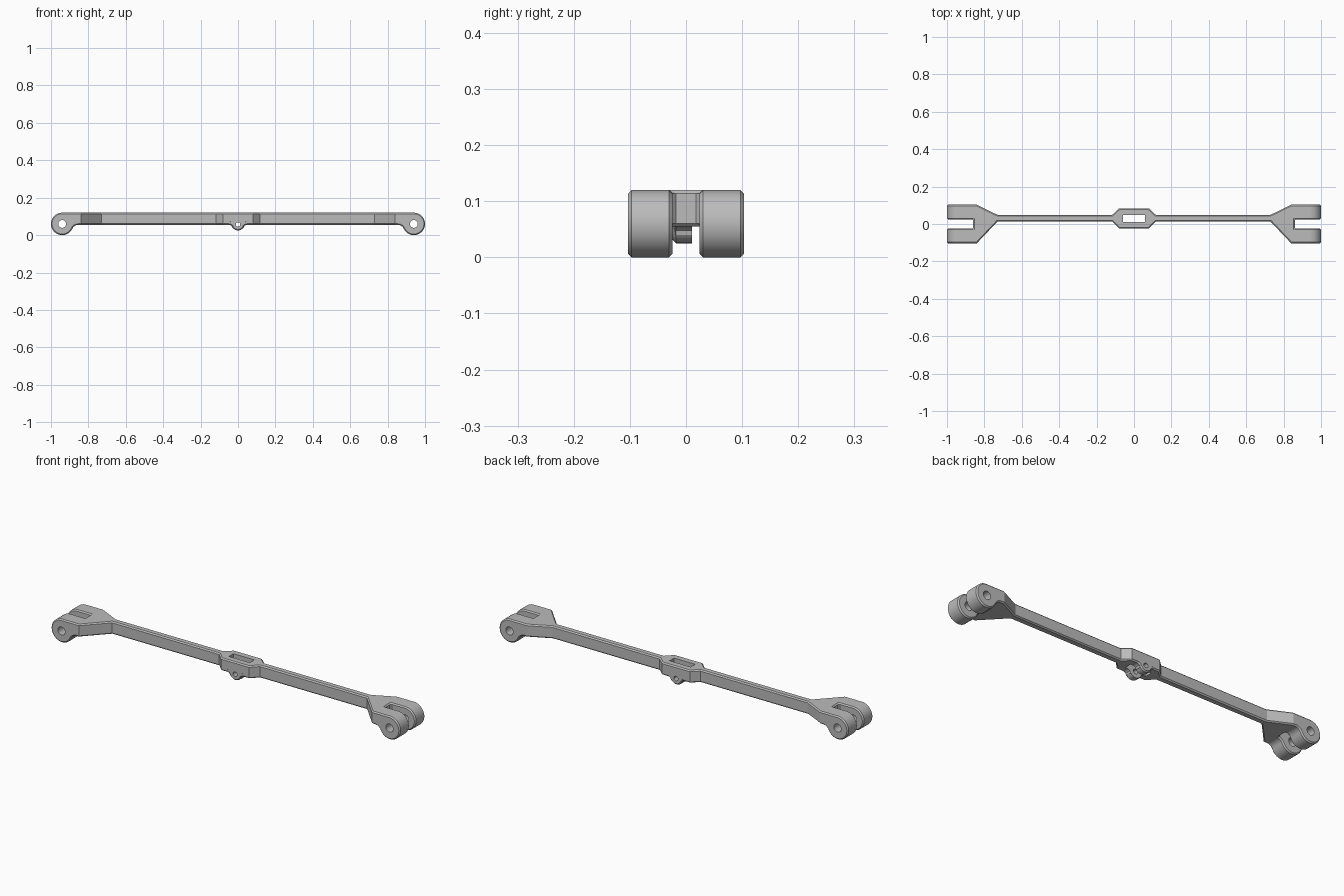
import bpy, bmesh
from math import radians, cos, sin
from mathutils import Vector

if "Cube" in bpy.data.objects:
    bpy.data.objects.remove(bpy.data.objects["Cube"])

grey = bpy.data.materials.new("plain_grey")
grey.use_nodes = True
grey.diffuse_color = (0.5, 0.5, 0.5, 1)
grey.node_tree.nodes["Principled BSDF"].inputs["Base Color"].default_value = (0.5, 0.5, 0.5, 1)


def arc(cx, cz, r, start, end, steps):
    angles = [radians(start + (end - start) * i / steps) for i in range(steps + 1)]
    return [(cx + r * cos(a), cz + r * sin(a)) for a in angles]


def prism(name, points, axis, low, high):
    """Extrude a 2D outline along y (points are x, z) or z (points are x, y)."""
    bm = bmesh.new()
    place = (lambda p: (p[0], low, p[1])) if axis == "y" else (lambda p: (p[0], p[1], low))
    face = bm.faces.new([bm.verts.new(place(p)) for p in points])
    step = Vector((0, high - low, 0)) if axis == "y" else Vector((0, 0, high - low))
    extruded = bmesh.ops.extrude_face_region(bm, geom=[face])["geom"]
    bmesh.ops.translate(bm, vec=step, verts=[g for g in extruded if isinstance(g, bmesh.types.BMVert)])
    bmesh.ops.recalc_face_normals(bm, faces=bm.faces)
    mesh = bpy.data.meshes.new(name)
    bm.to_mesh(mesh)
    bm.free()
    mesh.materials.append(grey)
    obj = bpy.data.objects.new(name, mesh)
    bpy.context.collection.objects.link(obj)
    return obj


def rectangle(x0, x1, y0, y1):
    return [(x0, y0), (x1, y0), (x1, y1), (x0, y1)]


def apply(obj, modifier):
    bpy.context.view_layer.objects.active = obj
    bpy.ops.object.modifier_apply(modifier=modifier.name)


def combine(obj, cutter, operation="DIFFERENCE"):
    mod = obj.modifiers.new("cut", "BOOLEAN")
    mod.operation, mod.solver, mod.object = operation, "EXACT", cutter
    apply(obj, mod)
    bpy.data.objects.remove(cutter)


# Side outline: centre lug, fillets, rod and rounded fork end, mirrored in x
half = arc(0, 0.06, 0.035, -90, -27, 6)
half += arc(0.049, 0.035, 0.02, 153, 90, 5)
half += arc(0.854, 0.02, 0.035, 90, 25, 6)
half += arc(0.94, 0.06, 0.06, 205, 450, 32)[1:]
side = half + [(-x, z) for x, z in reversed(half[1:])]
link = prism("connecting_link", side, "y", -0.2, 0.2)

# Plan outline: offset rod that widens at the centre block and forks
front = [(0.08, -0.024), (0.117, 0.013), (0.73, 0.013), (0.84, -0.103), (1.1, -0.103)]
back = [(1.1, 0.103), (0.84, 0.103), (0.73, 0.049), (0.117, 0.049), (0.08, 0.083)]
right = front + back
plan = right + [(-x, y) for x, y in reversed(right)]
combine(link, prism("plan_cutter", plan, "z", -0.1, 0.3), "INTERSECT")

# Fork slots
for x0, x1 in ((0.86, 1.2), (-1.2, -0.86)):
    combine(link, prism("slot_cutter", rectangle(x0, x1, -0.024, 0.024), "z", -0.1, 0.3))

# Small chamfer on the square edges
chamfer = link.modifiers.new("chamfer", "BEVEL")
chamfer.width, chamfer.segments = 0.006, 1
chamfer.limit_method, chamfer.angle_limit = "ANGLE", radians(55)
chamfer.use_clamp_overlap = False
apply(link, chamfer)

# Centre window, which also splits the lug in two
combine(link, prism("window_cutter", rectangle(-0.06, 0.06, 0.011, 0.048), "z", -0.1, 0.3))

# Pin holes
for x, z, r in ((-0.94, 0.06, 0.021), (0.94, 0.06, 0.021), (0, 0.057, 0.012)):
    combine(link, prism("hole_cutter", arc(x, z, r, 0, 345, 23), "y", -0.3, 0.3))

bpy.ops.object.select_all(action="DESELECT")
link.select_set(True)
bpy.context.view_layer.objects.active = link
bpy.ops.object.shade_smooth_by_angle(angle=radians(25))
